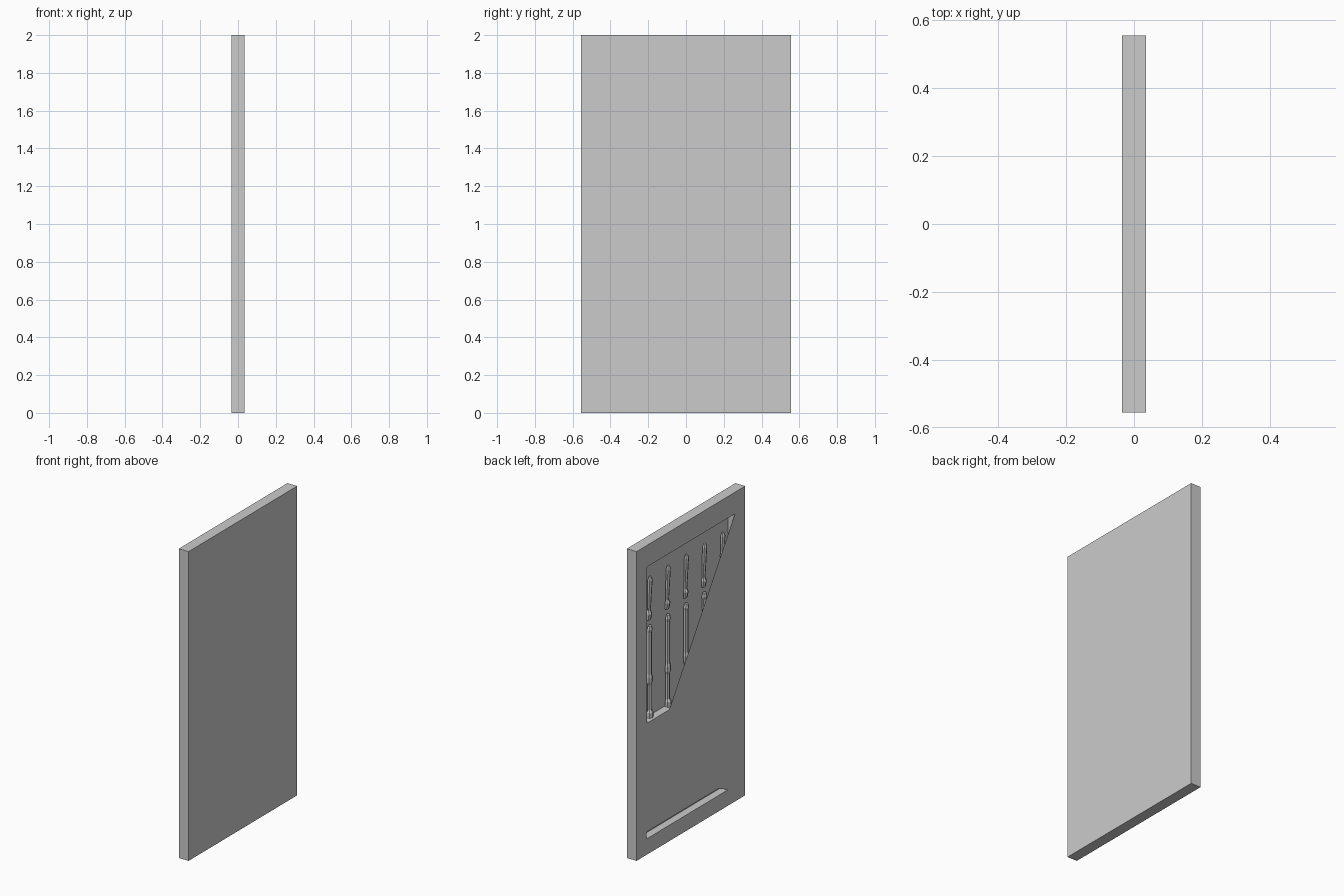
import bpy, bmesh, math

if "Cube" in bpy.data.objects:
    bpy.data.objects.remove(bpy.data.objects["Cube"])

T, W, H = 0.035, 0.555, 2.0      # half thickness, half width, height
BACK = 0.015                     # x of the recess floor


def mesh_object(name, bm):
    bmesh.ops.recalc_face_normals(bm, faces=bm.faces)
    me = bpy.data.meshes.new(name)
    bm.to_mesh(me)
    bm.free()
    ob = bpy.data.objects.new(name, me)
    bpy.context.collection.objects.link(ob)
    return ob


def prism(name, outline, x0, x1):
    """Extrude a (y, z) outline along x."""
    bm = bmesh.new()
    face = bm.faces.new([bm.verts.new((x0, y, z)) for y, z in outline])
    new = bmesh.ops.extrude_face_region(bm, geom=[face])["geom"]
    bmesh.ops.translate(bm, vec=(x1 - x0, 0, 0),
                        verts=[v for v in new if isinstance(v, bmesh.types.BMVert)])
    return mesh_object(name, bm)


def rect(hw, z0, z1):
    return [(-hw, z0), (hw, z0), (hw, z1), (-hw, z1)]


def loft(name, y, sections, sides=6):
    """Faceted rod standing at y; sections are (z, x, half depth, half width)."""
    bm = bmesh.new()
    rings = []
    for z, x, rx, ry in sections:
        ring = []
        for i in range(sides):
            a = 2 * math.pi * i / sides
            ring.append(bm.verts.new((x + rx * math.cos(a), y + ry * math.sin(a), z)))
        rings.append(ring)
    for a, b in zip(rings, rings[1:]):
        for i in range(sides):
            j = (i + 1) % sides
            bm.faces.new((a[i], a[j], b[j], b[i]))
    bm.faces.new(rings[0])
    bm.faces.new(rings[-1])
    return mesh_object(name, bm)


# Slab
panel = prism("panel", rect(W, 0, H), -T, T)

# Recesses run full width behind the face; the openings in the face are narrower
cutters = [
    prism("cavity_cutter", rect(0.45, 0.85, 1.86), -T + 0.001, BACK),
    prism("slot_cutter", rect(0.455, 0.103, 0.148), -T + 0.001, BACK),
    prism("opening_cutter", [(0.45, 0.85), (0.45, 1.86), (-0.45, 1.86), (0.22, 0.85)],
          -T - 0.01, -T + 0.005),
    prism("slot_opening_cutter",
          [(0.455, 0.103), (0.455, 0.148), (-0.28, 0.148), (-0.38, 0.103)],
          -T - 0.01, -T + 0.005),
]
for c in cutters:
    m = panel.modifiers.new(c.name, 'BOOLEAN')
    m.operation = 'DIFFERENCE'
    m.solver = 'EXACT'
    m.object = c
    c.hide_render = True
    c.hide_viewport = True

# Five racked rods: pointed upper part, thicker jointed lower part with a foot
upper = [(1.48, 0.004, 0.010, 0.017), (1.52, 0.000, 0.014, 0.020), (1.54, 0.004, 0.010, 0.013),
         (1.74, -0.004, 0.014, 0.017), (1.76, -0.004, 0.008, 0.010)]
lower = [(0.852, -0.004, 0.018, 0.022), (0.885, -0.004, 0.018, 0.022), (0.90, 0.000, 0.012, 0.015),
         (1.06, 0.000, 0.012, 0.015), (1.08, -0.002, 0.016, 0.021), (1.11, -0.002, 0.016, 0.021),
         (1.13, 0.000, 0.013, 0.017), (1.40, 0.000, 0.013, 0.017), (1.42, -0.002, 0.016, 0.020),
         (1.445, -0.002, 0.010, 0.013)]
for i in range(5):
    y = (i - 2) * 0.186
    loft(f"rod_tip_{i + 1}", y, upper)
    loft(f"rod_shaft_{i + 1}", y, lower)
